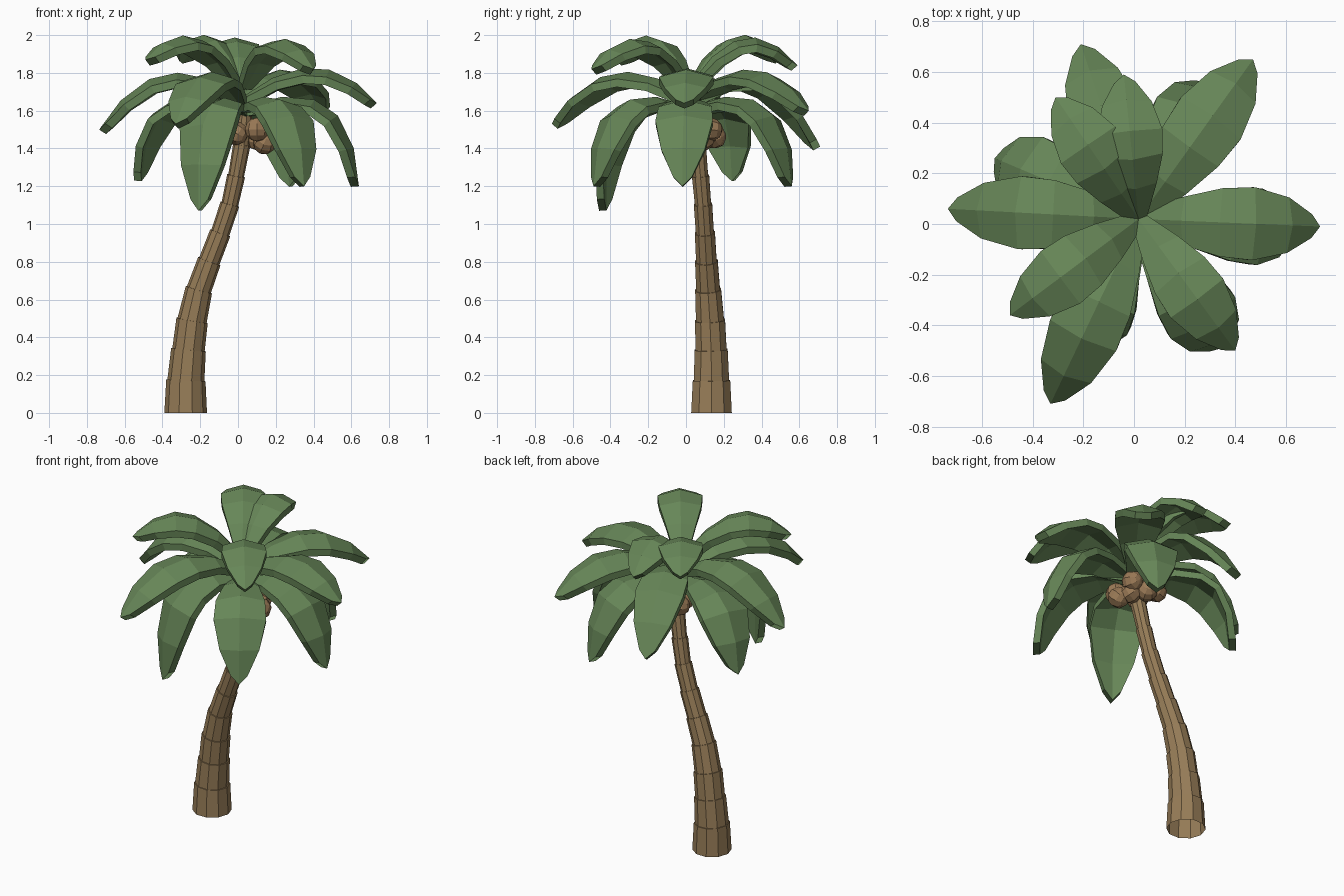
import bpy, bmesh, math
from mathutils import Vector

if "Cube" in bpy.data.objects:
    bpy.data.objects.remove(bpy.data.objects["Cube"])


def material(name, rgb):
    m = bpy.data.materials.new(name)
    m.diffuse_color = (*rgb, 1)
    m.use_nodes = True
    m.node_tree.nodes["Principled BSDF"].inputs["Base Color"].default_value = m.diffuse_color
    return m


GREEN = material("leaf green", (0.135, 0.240, 0.097))
BROWN = material("bark brown", (0.310, 0.205, 0.097))
NUT = material("coconut brown", (0.325, 0.195, 0.094))


def finish(name, bm, mat):
    bmesh.ops.recalc_face_normals(bm, faces=bm.faces[:])
    me = bpy.data.meshes.new(name)
    bm.to_mesh(me)
    bm.free()
    me.materials.append(mat)
    ob = bpy.data.objects.new(name, me)
    bpy.context.collection.objects.link(ob)
    return ob


def loft(name, rings, mat, cap_start=True):
    """Skin a list of closed rings of points."""
    bm = bmesh.new()
    vs = [[bm.verts.new(p) for p in ring] for ring in rings]
    n = len(vs[0])
    for a, b in zip(vs, vs[1:]):
        for i in range(n):
            j = (i + 1) % n
            bm.faces.new((a[i], a[j], b[j], b[i]))
    bm.faces.new(vs[-1])
    if cap_start:
        bm.faces.new(vs[0])
    return finish(name, bm, mat)


# Trunk: stacked tapering segments along a leaning curve (x, y, z, lower radius)
path = [(-0.277, 0.135, 0.0, 0.113), (-0.276, 0.135, 0.172, 0.098),
        (-0.262, 0.133, 0.335, 0.086), (-0.243, 0.127, 0.490, 0.078),
        (-0.207, 0.117, 0.652, 0.066), (-0.152, 0.108, 0.803, 0.057),
        (-0.094, 0.100, 0.953, 0.050), (-0.043, 0.090, 1.105, 0.045),
        (-0.010, 0.077, 1.255, 0.042), (0.020, 0.062, 1.420, 0.040),
        (0.040, 0.045, 1.640, 0.036)]
SIDES = 10


def trunk_ring(i, r):
    a, b = path[max(i - 1, 0)], path[min(i + 1, len(path) - 1)]
    t = (Vector(b[:3]) - Vector(a[:3])).normalized() if i else Vector((0, 0, 1))
    u = Vector((0, 1, 0)).cross(t).normalized()
    v = t.cross(u)
    c = Vector(path[i][:3])
    angles = [math.tau * k / SIDES for k in range(SIDES)]
    return [c + (u * math.cos(g) + v * math.sin(g)) * r for g in angles]


rings = []
for i in range(len(path) - 1):
    rings.append(trunk_ring(i, path[i][3]))
    rings.append(trunk_ring(i + 1, path[i + 1][3] + 0.006))
loft("trunk", rings, BROWN, cap_start=False)

# Fronds: folded, thick leaves arching along a quadratic curve
STATIONS = [(0, 0.04), (0.2, 0.098), (0.4, 0.138), (0.6, 0.147),
            (0.82, 0.112), (0.96, 0.048)]
THICK = 0.043


def frond(name, tip, z0, reach, peak, width):
    p0 = Vector((0.018, 0.02, z0))
    p2 = Vector(tip)
    p1 = p0.lerp(p2, reach)
    p1.z = peak
    flat = Vector((p2.x - p0.x, p2.y - p0.y, 0)).normalized()
    side = Vector((-flat.y, flat.x, 0))
    rings = []
    for t, w in STATIONS:
        w *= width
        c = p0 * (1 - t) ** 2 + p1 * 2 * t * (1 - t) + p2 * t * t
        tan = ((p1 - p0) * (1 - t) + (p2 - p1) * t).normalized()
        up = tan.cross(side)
        top = [c + side * w - up * 0.28 * w, c, c - side * w - up * 0.28 * w]
        if t > 0.9:                       # blunt point at the tip
            top[1] = p2
        rings.append(top + [p - up * THICK for p in reversed(top)])
    loft(name, rings, GREEN)


# Each tier: root height, reach of the bend, bend height, width factor, tips
tiers = {
    "upper_frond": (1.74, 0.52, 2.18, 0.88, [
        (0.40, -0.50, 1.82), (-0.49, -0.36, 1.87),
        (-0.31, 0.50, 1.88), (-0.04, 0.59, 1.84)]),
    "middle_frond": (1.67, 0.60, 2.00, 0.98, [
        (-0.735, 0.06, 1.50), (0.735, -0.01, 1.64), (-0.33, -0.71, 1.53),
        (-0.21, 0.71, 1.41), (0.47, 0.65, 1.60)]),
    "lower_frond": (1.62, 0.96, 1.84, 1.03, [
        (0.64, -0.02, 1.20), (0.35, -0.49, 1.20),
        (-0.55, 0.26, 1.23), (0.29, 0.56, 1.20)]),
    "front_drooping_frond": (1.62, 1.10, 1.84, 1.06, [(-0.21, -0.46, 1.07)]),
}
for name, (z0, reach, peak, width, tips) in tiers.items():
    for i, tip in enumerate(tips):
        frond(f"{name}_{i + 1}", tip, z0, reach, peak, width)

# Coconuts clustered round the trunk top
nuts = [(0.10, -0.04, 1.50), (0.14, 0.03, 1.43), (0.12, 0.13, 1.50),
        (0.03, 0.15, 1.46), (-0.05, 0.14, 1.49), (-0.01, 0.02, 1.48),
        (0.10, 0.09, 1.45)]
for i, pos in enumerate(nuts):
    bm = bmesh.new()
    bmesh.ops.create_uvsphere(bm, u_segments=8, v_segments=6, radius=0.063)
    ob = finish(f"coconut_{i + 1}", bm, NUT)
    ob.location = pos
    ob.rotation_euler = (0.7 * i, 0.4 * i, 0)
